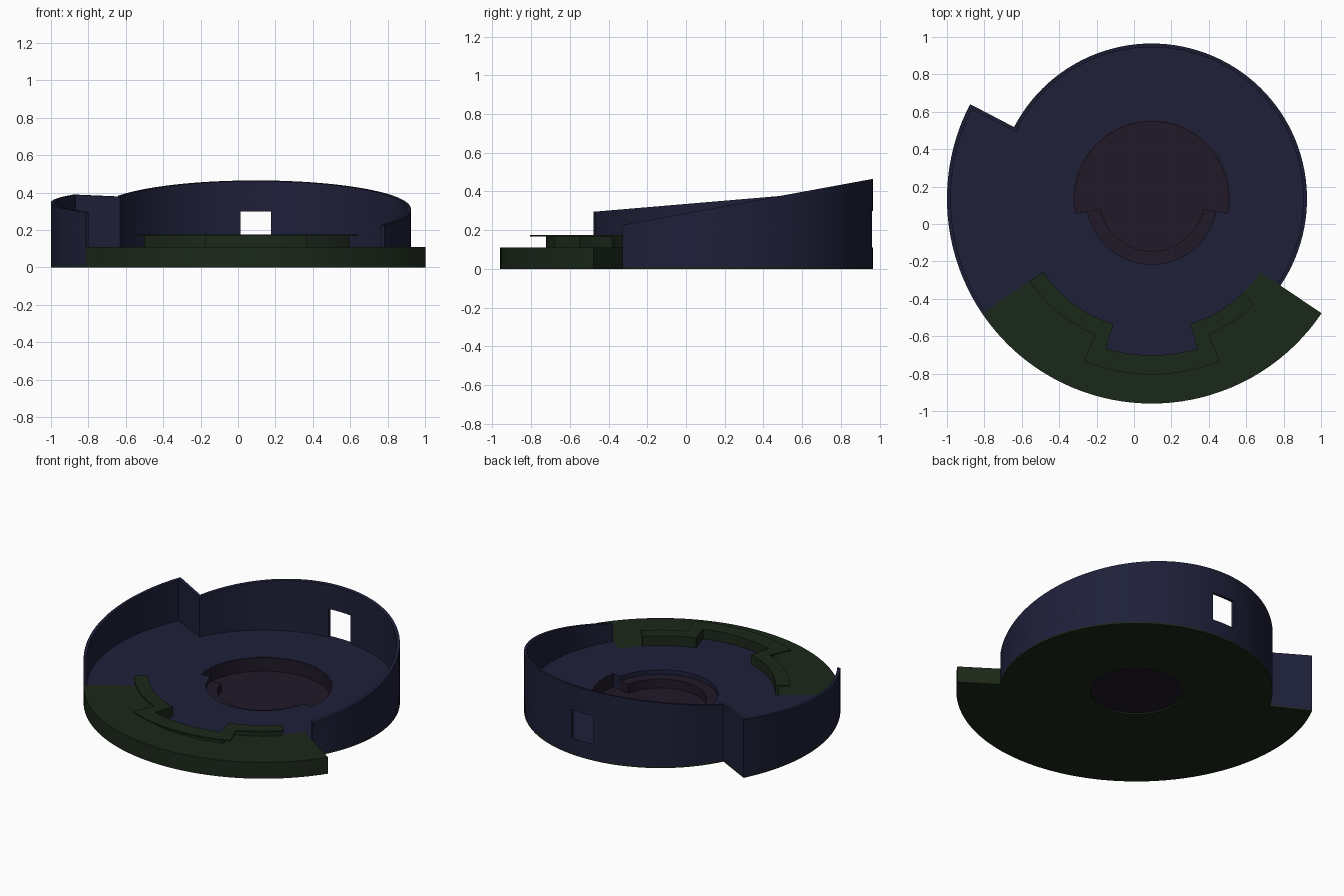
import bpy, bmesh, math
from mathutils import Vector

if "Cube" in bpy.data.objects:
    bpy.data.objects.remove(bpy.data.objects["Cube"])

CX, CY = 0.095, 0.135          # common centre of all arcs
R, RO, T = 0.83, 1.095, 0.02   # dish radius, wing radius, wall thickness
FLOOR = 0.11


def material(name, rgb):
    m = bpy.data.materials.new(name)
    m.diffuse_color = (*rgb, 1)
    m.use_nodes = True
    m.node_tree.nodes["Principled BSDF"].inputs["Base Color"].default_value = m.diffuse_color
    return m


BLUE = material("dark_blue", (0.013, 0.014, 0.040))
GREEN = material("dark_green", (0.011, 0.021, 0.010))
BROWN = material("dark_plum", (0.014, 0.010, 0.021))


def arc_solid(name, sectors, z0, z1, mat, closed=False):
    """Solid swept round the centre; sectors = (start, end, inner r, outer r) in degrees.
    z1 is a number or a function of y."""
    top = z1 if callable(z1) else (lambda y: z1)
    bm = bmesh.new()

    def column(a, ri, ro):
        c, s = math.cos(math.radians(a)), math.sin(math.radians(a))
        col = []
        for r, up in ((ri, 0), (ro, 0), (ro, 1), (ri, 1)):
            y = CY + r * s
            col.append(bm.verts.new((CX + r * c, y, top(y) if up else z0)))
        return col

    cols = []
    for a0, a1, ri, ro in sectors:
        n = max(1, math.ceil((a1 - a0) / 3))
        cols += [(a0 + (a1 - a0) * i / n, ri, ro) for i in range(n + 1)]
    if closed:
        cols.append((cols[0][0] + 360, cols[0][1], cols[0][2]))
    verts = [column(*c) for c in cols]
    for i in range(len(cols) - 1):
        p, q = verts[i], verts[i + 1]
        if abs(cols[i][0] - cols[i + 1][0]) > 1e-6:
            bm.faces.new((p[3], p[2], q[2], q[3]))
            bm.faces.new((p[0], q[0], q[1], p[1]))
        if (p[1].co - q[1].co).length > 1e-5:
            bm.faces.new((p[1], q[1], q[2], p[2]))
        if (p[0].co - q[0].co).length > 1e-5:
            bm.faces.new((q[0], p[0], p[3], q[3]))
    if not closed:
        bm.faces.new(verts[0])
        bm.faces.new(verts[-1][::-1])
    bmesh.ops.remove_doubles(bm, verts=bm.verts[:], dist=1e-5)
    me = bpy.data.meshes.new(name)
    bm.to_mesh(me)
    bm.free()
    me.materials.append(mat)
    ob = bpy.data.objects.new(name, me)
    bpy.context.collection.objects.link(ob)
    bpy.ops.object.select_all(action='DESELECT')
    ob.select_set(True)
    bpy.context.view_layer.objects.active = ob
    bpy.ops.object.shade_smooth_by_angle(angle=math.radians(30))
    return ob


def main_top(y):
    return 0.465 - 0.184 * (0.965 - y)


def wing_top(y):
    return 0.295 + 0.0845 * (y + 0.48)


STEP, END, START = 152.5, 214, 326     # angles where the outline changes
WIN0, WIN1 = 84.3, 95.7                # window in the back wall

# Dish floor with the central pit cut out
arc_solid("dish_floor", [(-34, -11, 0.35, R), (-11, STEP, 0.42, R),
                         (STEP, 191, 0.42, RO), (191, END, 0.35, RO),
                         (END, 253, 0.35, 0.70), (253, 287, 0.35, 0.837),
                         (287, START, 0.35, 0.70)], 0.01, FLOOR, BLUE, True)

# Underside plate with round hole
arc_solid("base_plate", [(-34, STEP, 0.28, R), (STEP, END, 0.28, RO),
                         (END, 253, 0.28, 0.70), (253, 287, 0.28, 0.837),
                         (287, START, 0.28, 0.70)], 0, 0.01, GREEN, True)

# Central pit: floor, liner and front ledge
arc_solid("pit_floor", [(-11, 191, 0, 0.42), (191, 349, 0, 0.35)], 0.01, 0.02, BROWN, True)
arc_solid("pit_liner", [(-11, 191, 0.412, 0.42)], 0.02, FLOOR - 0.001, BROWN)
arc_solid("pit_ledge", [(191, 349, 0.28, 0.35)], 0.02, 0.08, BROWN)

# Front apron: green sector, raised riser and overhanging lip
arc_solid("front_apron", [(END, 253, 0.70, RO), (253, 287, 0.837, RO),
                          (287, START, 0.70, RO)], 0, FLOOR, GREEN)
arc_solid("lip_riser", [(END, 251.5, 0.70, 0.72), (251.5, 253, 0.70, 0.857),
                        (253, 287, 0.837, 0.857), (287, 288.5, 0.70, 0.857),
                        (288.5, 314, 0.70, 0.72)], FLOOR, 0.167, GREEN)
arc_solid("lip_plate", [(END, 247.3, 0.70, 0.787), (247.3, 253, 0.70, 0.94),
                        (253, 287, 0.837, 0.94), (287, 292.7, 0.70, 0.94),
                        (292.7, 314, 0.70, 0.787)], 0.167, 0.175, GREEN)

# Sloping main wall, split around the window
arc_solid("main_wall_right", [(-34, WIN0, R - T, R)], FLOOR, main_top, BLUE)
arc_solid("main_wall_left", [(WIN1, STEP, R - T, R)], FLOOR, main_top, BLUE)
arc_solid("window_header", [(WIN0, WIN1, R - T, R)], 0.30, main_top, BLUE)

# Wing wall on the left, with its radial step
arc_solid("wing_wall", [(STEP, STEP + 1.2, R - T, RO), (STEP + 1.2, END, RO - T, RO)],
          FLOOR, wing_top, BLUE)
